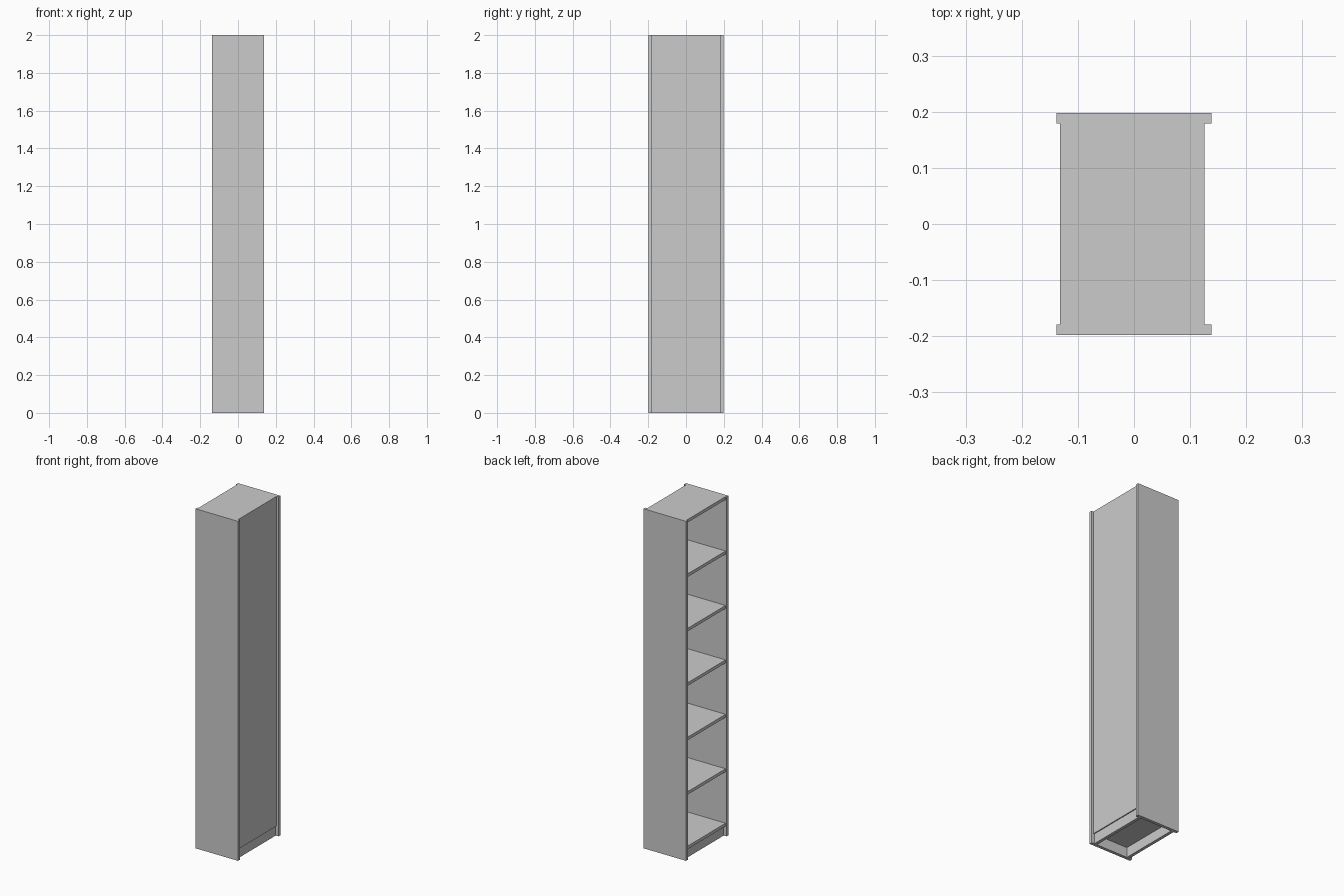
import bpy

if "Cube" in bpy.data.objects:
    bpy.data.objects.remove(bpy.data.objects["Cube"])

HALF_W = 0.138      # side panel half depth along x
HALF_Y = 0.1975     # outer half length along y
T = 0.018           # board thickness
INNER = HALF_Y - T
FRONT_X = -0.132    # open edge of the shelves
BACK_X = 0.126      # outer face of the back panel
BACK_T = 0.004
HEIGHT = 2.0
BASE = 0.058        # underside of the lowest shelf


def board(name, x, y, z):
    """Box spanning the given (min, max) ranges."""
    bpy.ops.mesh.primitive_cube_add(
        size=1, location=[(a + b) / 2 for a, b in (x, y, z)])
    ob = bpy.context.object
    ob.name = name
    ob.scale = [b - a for a, b in (x, y, z)]
    bpy.ops.object.transform_apply(location=False, rotation=False, scale=True)
    return ob


# Full-height side panels
board("front_side_panel", (-HALF_W, HALF_W), (-HALF_Y, -INNER), (0, HEIGHT))
board("rear_side_panel", (-HALF_W, HALF_W), (INNER, HALF_Y), (0, HEIGHT))

span = (-INNER, INNER)

# Top board and evenly spaced shelves, open towards -x
board("top_board", (FRONT_X, BACK_X), span, (HEIGHT - T, HEIGHT))
step = (HEIGHT - T - BASE) / 6
for i in range(6):
    z = BASE + i * step
    board(f"shelf_{i + 1}", (FRONT_X, BACK_X - BACK_T), span, (z, z + T))

# Thin back panel on the +x side
board("back_panel", (BACK_X - BACK_T, BACK_X), span, (BASE, HEIGHT - T))

# Recessed kick boards under the lowest shelf
board("open_side_kick_board", (-0.120, -0.120 + T), span, (0, BASE))
board("back_side_kick_board", (0.120 - T, 0.120), span, (0, BASE))
